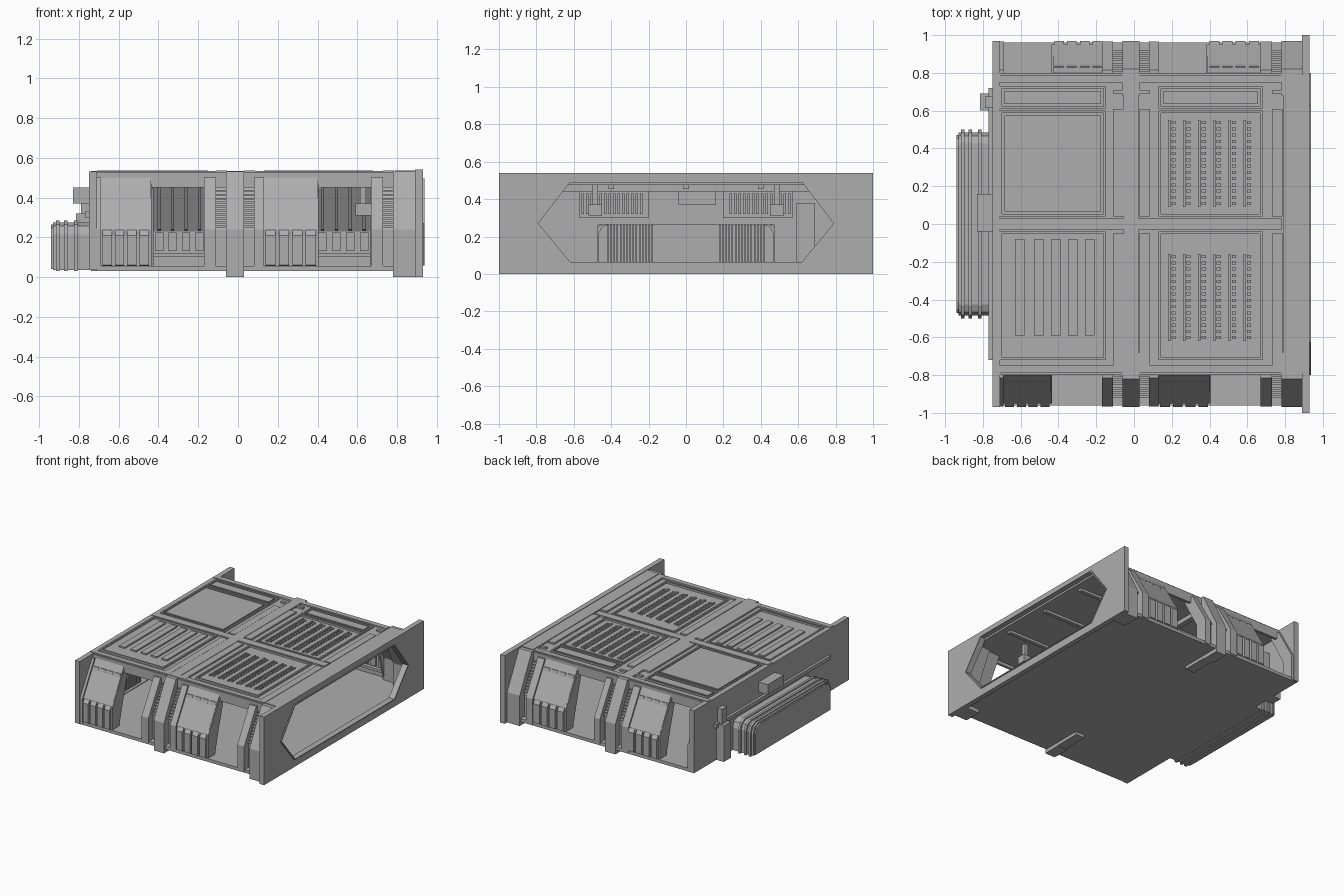
import bpy, bmesh

cube = bpy.data.objects.get("Cube")
if cube:
    bpy.data.objects.remove(cube)

grey = bpy.data.materials.new("hull_grey")
grey.use_nodes = True
GREY = (0.42, 0.42, 0.42, 1)
grey.diffuse_color = GREY
grey.node_tree.nodes["Principled BSDF"].inputs["Base Color"].default_value = GREY


def finish(name, bm):
    bmesh.ops.recalc_face_normals(bm, faces=bm.faces)
    mesh = bpy.data.meshes.new(name)
    bm.to_mesh(mesh)
    bm.free()
    mesh.materials.append(grey)
    ob = bpy.data.objects.new(name, mesh)
    bpy.context.collection.objects.link(ob)
    return ob


def prism(name, x0, x1, pts):
    """Extrude a (y, z) outline along x."""
    bm = bmesh.new()
    a = [bm.verts.new((x0, y, z)) for y, z in pts]
    b = [bm.verts.new((x1, y, z)) for y, z in pts]
    bm.faces.new(a)
    bm.faces.new(b)
    for i in range(len(pts)):
        j = (i + 1) % len(pts)
        bm.faces.new((a[i], a[j], b[j], b[i]))
    return finish(name, bm)


def box(name, x0, x1, y0, y1, z0, z1):
    return prism(name, x0, x1, [(y0, z0), (y1, z0), (y1, z1), (y0, z1)])


def ring(name, x0, x1, outer, inner):
    """Wall between two matching (y, z) outlines, extruded along x."""
    bm = bmesh.new()
    loops = [[bm.verts.new((x, y, z)) for y, z in pts]
             for x, pts in ((x0, outer), (x1, outer), (x1, inner), (x0, inner))]
    for k in range(4):
        p, q = loops[k], loops[(k + 1) % 4]
        for i in range(len(outer)):
            j = (i + 1) % len(outer)
            bm.faces.new((p[i], p[j], q[j], q[i]))
    return finish(name, bm)


def rect(w, z0, z1):
    return [(-w, z0), (-w, z1), (w, z1), (w, z0)]


def rounded(w, z0, z1, c):
    return [(-w, z0), (-w, z1 - c), (-w + c * .3, z1 - c * .3), (-w + c, z1),
            (w - c, z1), (w - c * .3, z1 - c * .3), (w, z1 - c), (w, z0)]


def wall(s, d, t, low=0.04, top=0.5):
    """Upright lower wall with a slanted upper part; d is outward offset, t thickness."""
    o = 0.95 + d
    return [(s * y, z) for y, z in ((o, low), (o, 0.24), (o - 0.15, top),
                                    (o - 0.15 - t, top), (o - t, 0.23), (o - t, low))]


# floor and roof slabs
box("floor", -0.74, 0.9, -0.96, 0.96, 0.03, 0.055)
box("roof", -0.75, 0.9, -0.79, 0.79, 0.475, 0.522)
for s in (-1, 1):
    box("roof_edge_beam", -0.74, 0.89, s * 0.78, s * 0.8, 0.45, 0.525)

# opening end plate and its frame
hexagon = [(-.79, .27), (-.62, .49), (.62, .49), (.79, .27), (.62, .065), (-.62, .065)]
border = [(-1, .27), (-1, .54), (1, .54), (1, .27), (1, 0), (-1, 0)]
ring("opening_plate", 0.89, 0.93, border, hexagon)
ring("opening_lip", 0.93, 0.938, [(y * 1.012, .277 + (z - .277) * 1.03) for y, z in hexagon],
     hexagon)

# closed end wall with docking box
ring("end_wall", -0.75, -0.71, rect(0.97, 0.035, 0.53), rect(0.47, 0.06, 0.265))
ring("dock_shell", -0.93, -0.74, rounded(.485, .035, .275, .06), rounded(.465, .06, .265, .05))
prism("dock_cap", -0.94, -0.925, rounded(.47, .04, .265, .06))
for x in (-0.915, -0.875, -0.825):
    ring("dock_rib", x, x + 0.018, rounded(.5, .03, .285, .065), rounded(.48, .04, .27, .06))
prism("dock_inner_door", -0.79, -0.77, rounded(.47, .055, .268, .05))
for s in (-1, 1):
    for i in range(15):
        y = s * (0.18 + i * 0.017)
        box("door_slat", -0.775, -0.73, y - 0.004, y + 0.004, 0.06, 0.262)
box("end_ledge", -0.77, -0.75, -0.72, 0.72, 0.3, 0.33)
box("end_post", -0.815, -0.75, 0.6, 0.69, 0.035, 0.32)
box("end_post_head", -0.79, -0.75, 0.615, 0.675, 0.32, 0.44)
box("end_lamp_box", -0.83, -0.75, -0.04, 0.16, 0.37, 0.45)

# long side walls: piers, louvres and pillars on both sides
for s in (-1, 1):
    for x0, x1 in ((-0.72, -0.69), (-0.17, -0.11), (0.08, 0.13), (0.67, 0.73)):
        prism("wall_pier", x0, x1, wall(s, 0.015, 0.1))
    for x0, x1 in ((-0.11, -0.06), (0.03, 0.08), (0.73, 0.78)):
        prism("channel_wall", x0, x1, wall(s, -0.04, 0.05))
        for i in range(12):
            z = 0.25 + i * 0.02
            y = 0.91 - (z - 0.24) * 0.577
            box("channel_louvre", x0, x1, s * (y - 0.02), s * (y + 0.018), z, z + 0.009)
    prism("middle_pillar", -0.06, 0.03, wall(s, 0.02, 0.14, 0, 0.53))
    box("middle_foot", -0.05, 0.03, s * 0.62, s * 0.97, 0.005, 0.04)
    prism("end_pillar", 0.78, 0.89, wall(s, 0.02, 0.14, 0, 0.53))

    # slanted bay panels beside open bays, swapped on the opposite side
    for x0, x1 in (((-0.69, -0.44), (0.13, 0.40)), ((-0.43, -0.16), (0.39, 0.67)))[s > 0]:
        prism("bay_panel", x0, x1, wall(s, 0, 0.05))
        step = (x1 - x0) / 4
        for i in range(4):
            c = x0 + step * (i + 0.5)
            prism("bay_buttress", c - step * .38, c + step * .38,
                  [(s * y, z) for y, z in ((.94, .045), (.97, .06), (.97, .21), (.945, .245))])
            prism("bay_bump", c - step * .38, c + step * .38,
                  [(s * y, z) for y, z in ((.81, .42), (.845, .42), (.835, .45), (.81, .45))])
            # inner ribs and window frames
            prism("bay_inner_rib", c - 0.008, c + 0.008,
                  [(s * y, z) for y, z in ((.92, .23), (.87, .24), (.74, .46), (.78, .47))])
            box("bay_inner_frame", c - step * .3, c + step * .3, s * .885, s * .905, .13, .225)
        box("bay_inner_beam", x0, x1, s * 0.87, s * 0.91, 0.1, 0.12)
        for x in (x0, x1):
            # hexagonal cheeks closing the panel ends
            prism("bay_cheek", x - 0.006, x + 0.006,
                  [(s * y, z) for y, z in ((.95, .05), (.95, .24), (.8, .48), (.75, .48),
                                           (.82, .24), (.87, .05))])

# roof panels: raised borders around flat insets
def panel(x0, x1, y0, y1, fill):
    b = 0.012
    for a, c in ((x0, x0 + b), (x1 - b, x1)):
        box("roof_trim", a, c, y0, y1, 0.52, 0.536)
    for a, c in ((y0, y0 + b), (y1 - b, y1)):
        box("roof_trim", x0 + b, x1 - b, a, c, 0.52, 0.536)
    if fill:
        box("roof_inset", x0 + 0.025, x1 - 0.025, y0 + 0.025, y1 - 0.025, 0.52, 0.534)


for x0, x1 in ((-0.71, -0.15), (0.13, 0.68)):
    panel(x0, x1, 0.61, 0.73, True)
    panel(x0, x1, 0.04, 0.60, x0 < 0)
    panel(x0, x1, -0.72, -0.04, False)
for x in (-0.11, 0.03, 0.73):
    for y0, y1 in ((-0.79, -0.05), (0.04, 0.61), (0.69, 0.71)):
        box("roof_channel_cover", x, x + 0.055, y0, y1, 0.52, 0.535)
box("roof_spine", -0.055, 0.025, -0.79, 0.79, 0.52, 0.534)
box("roof_end_band", 0.79, 0.89, -0.79, 0.79, 0.52, 0.536)
box("roof_cross_band", -0.74, 0.78, -0.03, 0.03, 0.52, 0.534)
for s in (-1, 1):
    box("roof_side_band", -0.74, 0.78, s * 0.75, s * 0.79, 0.52, 0.534)

# roof slots on one bay, perforated strips on the other
for x in (-0.63, -0.53, -0.44, -0.35, -0.26):
    box("roof_slot_bar", x, x + 0.05, -0.59, -0.08, 0.52, 0.533)
for y0 in (-0.62, 0.09):
    for col in range(6):
        x = 0.18 + col * 0.08
        box("roof_strip", x, x + 0.012, y0, y0 + 0.46, 0.52, 0.534)
        for i in range(14):
            y = y0 + 0.01 + i * 0.033
            box("roof_strip_tooth", x + 0.018, x + 0.04, y, y + 0.016, 0.52, 0.532)

# interior ceiling beams, end wall grilles, locker and hanging arms
for x in (-0.45, -0.02, 0.4):
    box("ceiling_beam", x - 0.02, x + 0.02, -0.76, 0.76, 0.44, 0.48)
for y in (-0.4, 0, 0.4):
    box("ceiling_rail", -0.71, 0.85, y - 0.015, y + 0.015, 0.455, 0.48)
for s in (-1, 1):
    box("grille_back", -0.71, -0.7, s * 0.2, s * 0.57, 0.3, 0.45)
    for i in range(14):
        y = s * (0.24 + i * 0.024)
        box("grille_slat", -0.7, -0.68, y - 0.007, y + 0.007, 0.32, 0.43)
    for x in (0.3, 0.63):
        box("hanging_arm", x - 0.015, x + 0.015, s * 0.47, s * 0.5, 0.36, 0.48)
        box("hanging_lamp", x - 0.04, x + 0.04, s * 0.45, s * 0.52, 0.31, 0.37)
box("wall_console", -0.71, -0.66, -0.04, 0.16, 0.37, 0.45)
box("locker", -0.71, -0.63, 0.59, 0.69, 0.055, 0.38)
